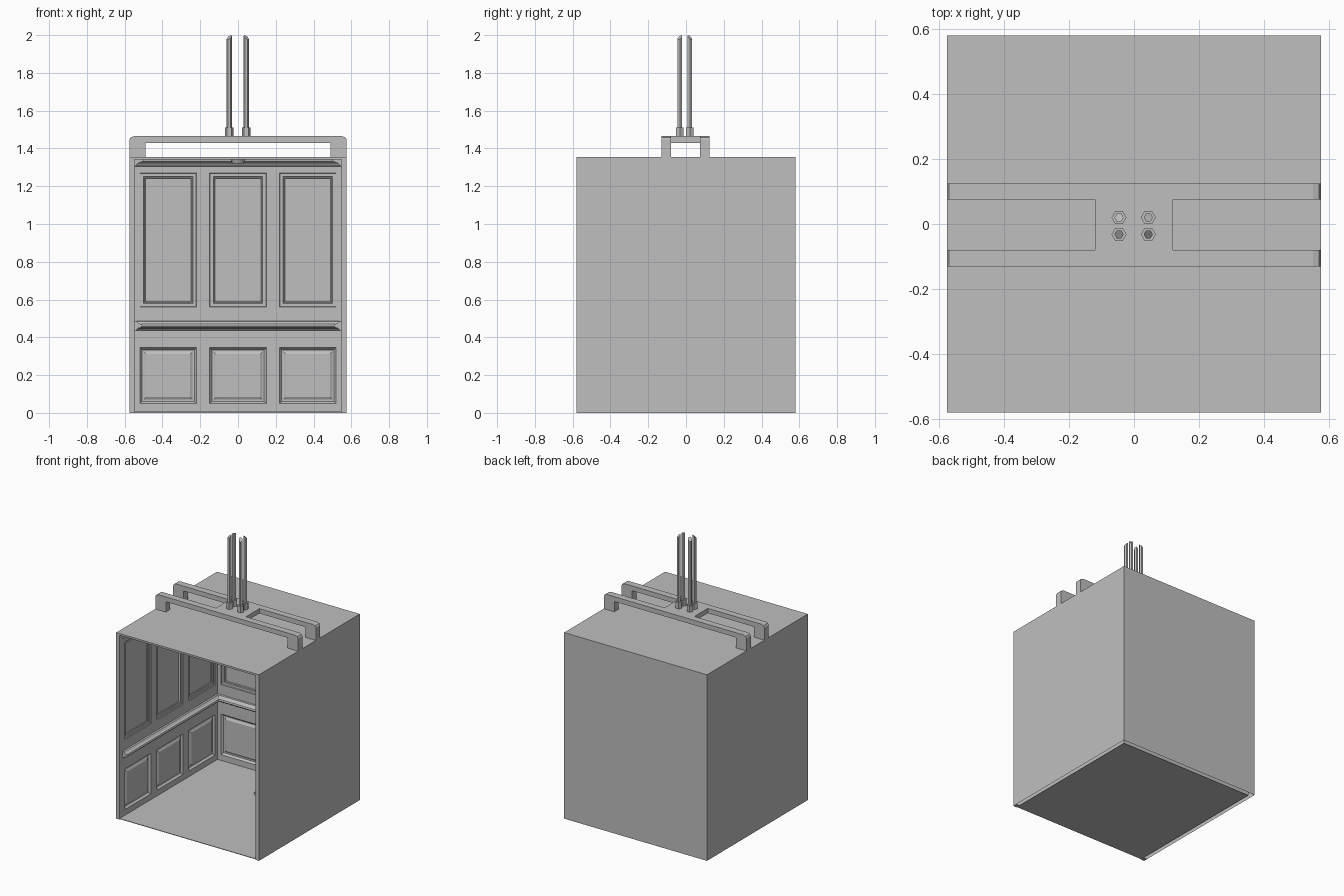
import bpy, bmesh
from math import pi
from mathutils import Matrix, Vector

default = bpy.data.objects.get("Cube")
if default:
    bpy.data.objects.remove(default, do_unlink=True)

grey = bpy.data.materials.new("plain grey")
grey.use_nodes = True
grey.diffuse_color = (0.52, 0.52, 0.52, 1)
grey.node_tree.nodes["Principled BSDF"].inputs["Base Color"].default_value = (0.52, 0.52, 0.52, 1)

W, D, H = 0.575, 0.58, 1.355      # outer half width, half depth, height
IN, CEIL, FLOOR = 0.548, 1.342, 0.004


def finish(name, bm, matrix=None):
    if matrix:
        bm.transform(matrix)
    mesh = bpy.data.meshes.new(name)
    bm.to_mesh(mesh)
    bm.free()
    mesh.materials.append(grey)
    ob = bpy.data.objects.new(name, mesh)
    bpy.context.collection.objects.link(ob)
    return ob


def box(name, lo, hi, drop=()):
    """Box between two corners, leaving out faces whose normal is in drop."""
    lo, hi = Vector(lo), Vector(hi)
    bm = bmesh.new()
    bmesh.ops.create_cube(bm, size=1)
    bm.normal_update()
    away = [f for f in bm.faces if any(f.normal.dot(Vector(d)) > 0.9 for d in drop)]
    bmesh.ops.delete(bm, geom=away, context='FACES')
    m = Matrix.Translation((lo + hi) / 2) @ Matrix.Diagonal((*(hi - lo), 1))
    return finish(name, bm, m)


def panel_wall(name, matrix):
    """Wall facing -y with three tall and three low panels sunk into it."""
    us = [-IN, -0.52, -0.22, -0.15, 0.15, 0.22, 0.52, IN]
    zs = [0, 0.05, 0.345, 0.56, 1.27, H - 0.005]
    bm = bmesh.new()
    grid = [[bm.verts.new((u, 0, z)) for z in zs] for u in us]
    low, tall = [], []
    for i in range(len(us) - 1):
        for k in range(len(zs) - 1):
            f = bm.faces.new((grid[i][k], grid[i + 1][k], grid[i + 1][k + 1], grid[i][k + 1]))
            if i % 2 and k % 2:
                (low if k == 1 else tall).append(f)
    bm.normal_update()
    # each step: inset width, then depth (negative sinks)
    steps_tall = [(0.003, -0.006), (0.024, 0), (0.004, -0.006), (0.006, 0), (0.004, -0.004)]
    steps_low = [(0.006, -0.006), (0.01, -0.008), (0.012, 0), (0.02, 0.008)]
    for faces, steps in ((tall, steps_tall), (low, steps_low)):
        for width, depth in steps:
            bmesh.ops.inset_individual(bm, faces=faces, thickness=width, depth=depth)
            bm.normal_update()
    return finish(name, bm, matrix)


def trim(name, profile):
    """Sweep a profile of (distance from wall, height) round the three walls."""
    bm = bmesh.new()
    front = -IN
    rings = []
    for sx, at_back in ((-1, 0), (-1, 1), (1, 1), (1, 0)):
        rings.append([bm.verts.new((sx * (IN - d), IN - d if at_back else front, z))
                      for d, z in profile])
    n = len(profile)
    for a, b in zip(rings, rings[1:]):
        for i in range(n):
            j = (i + 1) % n
            bm.faces.new((a[i], a[j], b[j], b[i]))
    bm.faces.new(rings[0])
    bm.faces.new(rings[-1])
    bmesh.ops.recalc_face_normals(bm, faces=bm.faces)
    return finish(name, bm)


def prism(name, x, y, z0, z1, r0, r1, sides, slant=0):
    """Upright prism whose top may slope down, away from the centre."""
    bm = bmesh.new()
    bmesh.ops.create_cone(bm, cap_ends=True, segments=sides, radius1=r0, radius2=r1, depth=z1 - z0)
    bmesh.ops.rotate(bm, verts=bm.verts, matrix=Matrix.Rotation(pi / 2, 3, 'Z'))
    sx, sy = (1 if x > 0 else -1), (1 if y > 0 else -1)
    for v in bm.verts:
        if v.co.z > 0:
            v.co.z -= slant * (r1 + (v.co.x * sx + v.co.y * sy) * 0.7)
    return finish(name, bm, Matrix.Translation((x, y, (z0 + z1) / 2)))


# Outer shell, open at the front and underneath
box("outer_shell", (-W, -D, 0), (W, D, H), drop=((0, -1, 0), (0, 0, -1)))
box("ceiling", (-W, -D, CEIL), (W, D, H), drop=((0, 0, 1), (1, 0, 0), (-1, 0, 0), (0, 1, 0)))
box("floor", (-IN, -D, FLOOR), (IN, IN, FLOOR + 0.004))
for side, s in (("left", 1), ("right", -1)):
    box(side + "_jamb", (min(s * IN, s * W), -D, 0), (max(s * IN, s * W), -IN, CEIL),
        drop=((s, 0, 0), (0, 1, 0)))

# Panelled inside walls
panel_wall("back_wall", Matrix.Translation((0, IN, 0)))
panel_wall("right_wall", Matrix.Translation((-IN, 0, 0)) @ Matrix.Rotation(pi / 2, 4, 'Z'))
panel_wall("left_wall", Matrix.Translation((IN, 0, 0)) @ Matrix.Rotation(-pi / 2, 4, 'Z'))

# Handrail, cornice and ceiling lamp
trim("handrail", [(0, 0.487), (0.012, 0.485), (0.022, 0.474), (0.036, 0.47),
                  (0.04, 0.46), (0.034, 0.452), (0.018, 0.448), (0.01, 0.438), (0, 0.436)])
trim("cornice", [(0, 0.0 + 1.305), (0.008, 1.308), (0.016, 1.32), (0.035, 1.328),
                 (0.048, 1.332), (0.05, CEIL), (0, CEIL)])
prism("ceiling_lamp", 0, 0, 1.32, CEIL, 0.03, 0.04, 16)

# Roof beams: bridge outline extruded along y, with chamfered top corners
TOP, UNDER = 1.465, 1.43
half = [(0.49, UNDER), (0.49, H), (W, H), (W, TOP - 0.018), (W - 0.007, TOP - 0.006), (W - 0.025, TOP)]
outline = half + [(-x, z) for x, z in reversed(half)]
for name, y0, y1 in (("front_beam", -0.13, -0.08), ("back_beam", 0.075, 0.125)):
    bm = bmesh.new()
    face = bm.faces.new([bm.verts.new((x, y0, z)) for x, z in outline])
    out = bmesh.ops.extrude_face_region(bm, geom=[face], use_keep_orig=True)
    moved = [v for v in out["geom"] if isinstance(v, bmesh.types.BMVert)]
    bmesh.ops.translate(bm, verts=moved, vec=(0, y1 - y0, 0))
    bmesh.ops.recalc_face_normals(bm, faces=bm.faces)
    finish(name, bm)
box("cable_plate", (-0.12, -0.08, UNDER), (0.12, 0.075, TOP))

# Four hoisting cables in hexagonal sockets
for x in (-0.046, 0.044):
    for y in (-0.032, 0.02):
        prism("cable_socket", x, y, TOP, 1.51, 0.023, 0.023, 6)
        prism("cable", x, y, 1.5, 2.0, 0.014, 0.014, 6, slant=0.9)
